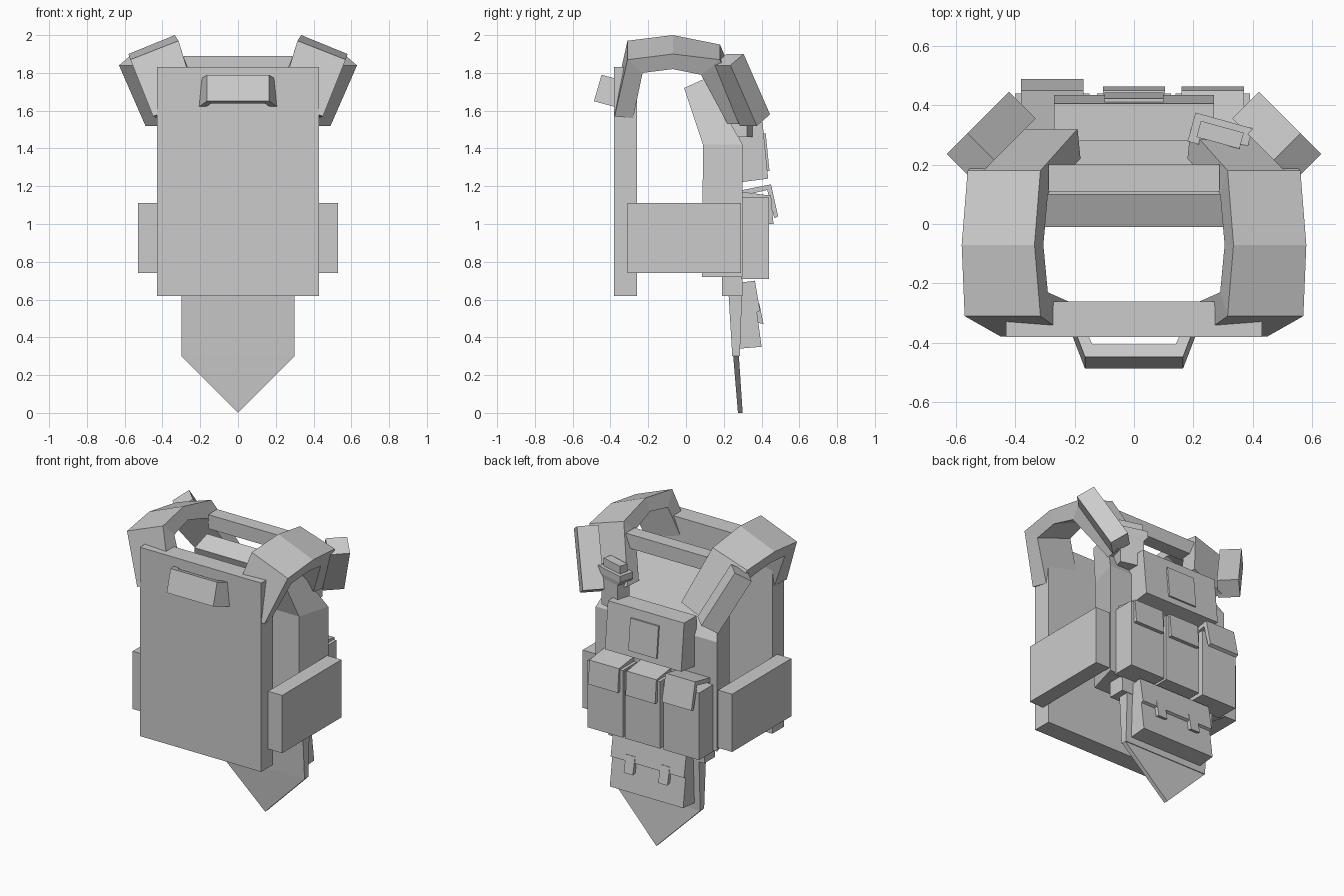
import bpy, bmesh
from mathutils import Vector, Matrix


def loft(name, sections, mirror=False):
    """Skin matching rings of points and cap both ends."""
    bm = bmesh.new()
    rings = [[bm.verts.new(p) for p in s] for s in sections]
    n = len(rings[0])
    for a, b in zip(rings, rings[1:]):
        for i in range(n):
            j = (i + 1) % n
            bm.faces.new((a[i], a[j], b[j], b[i]))
    bm.faces.new(rings[0])
    bm.faces.new(rings[-1])
    bmesh.ops.recalc_face_normals(bm, faces=bm.faces)
    me = bpy.data.meshes.new(name)
    bm.to_mesh(me)
    bm.free()
    ob = bpy.data.objects.new(name, me)
    bpy.context.collection.objects.link(ob)
    if mirror:
        ob.modifiers.new("Mirror", 'MIRROR')
    return ob


def prism(name, profile, x0, x1, mirror=False):
    """Extrude a (y, z) side profile along x."""
    return loft(name, [[(x, y, z) for y, z in profile] for x in (x0, x1)], mirror)


def box(name, x, y, z, mirror=False):
    return prism(name, [(y[0], z[0]), (y[1], z[0]), (y[1], z[1]), (y[0], z[1])], x[0], x[1], mirror)


def skewed_box(name, corner, u, v, w, mirror=False):
    """Box from a corner and three edge vectors."""
    c, u, v, w = map(Vector, (corner, u, v, w))
    ring = [c, c + u, c + u + v, c + v]
    return loft(name, [ring, [p + w for p in ring]], mirror)


# Rear plate carrier and side plates
box("back_panel", (-.43, .43), (-.38, -.26), (.62, 1.83))
box("side_plate", (.43, .53), (-.31, .29), (.74, 1.11), True)

# Chest panel narrowing and leaning inward at the top
loft("chest_panel", [
    [(-.37, .085, .72), (.37, .085, .72), (.43, .30, .72), (-.43, .30, .72)],
    [(-.37, .09, 1.42), (.37, .09, 1.42), (.43, .30, 1.42), (-.43, .30, 1.42)],
    [(-.30, -.01, 1.72), (.30, -.01, 1.72), (.29, .10, 1.77), (-.29, .10, 1.77)]])
box("collar_bar", (-.287, .287), (.11, .20), (1.80, 1.89))

# Arched shoulder straps, tilted outward
loft("shoulder_strap", [
    [(.45, -.378, 1.57), (.22, -.378, 1.66), (.20, -.27, 1.66), (.43, -.28, 1.56)],
    [(.57, -.31, 1.87), (.315, -.31, 1.97), (.29, -.23, 1.89), (.54, -.23, 1.80)],
    [(.58, -.07, 1.90), (.335, -.07, 2.0), (.305, -.07, 1.92), (.55, -.07, 1.82)],
    [(.56, .18, 1.87), (.315, .18, 1.95), (.29, .10, 1.87), (.53, .08, 1.79)],
    [(.40, .32, 1.53), (.19, .32, 1.62), (.18, .22, 1.62), (.38, .22, 1.53)]], True)
skewed_box("shoulder_pad", (.63, .235, 1.84), (-.14, .14, -.32), (-.09, -.09, 0),
           (-.07, .07, .06), True)

# Drag handle on the back
handle = [(-.21, -.37), (-.165, -.487), (.165, -.487), (.21, -.37),
          (.175, -.37), (.14, -.445), (-.14, -.445), (-.175, -.37)]
loft("drag_handle", [[(x, y + k * .04, 1.65 - (y + .487) * .27 + k * .14) for x, y in handle]
                     for k in (0, 1)])

# Upper chest pouch with a square patch
prism("chest_pouch", [(.28, 1.22), (.435, 1.24), (.405, 1.54), (.28, 1.54)], -.27, .27)
prism("chest_patch", [(.42, 1.28), (.442, 1.28), (.422, 1.48), (.40, 1.48)], -.1, .1)

# Row of three magazine pouches with flaps, the last flap lifted
closed = [(.30, 1.17), (.45, 1.15), (.463, 1.0), (.435, 1.0), (.435, 1.13), (.30, 1.14)]
lifted = [(.30, 1.18), (.45, 1.21), (.488, 1.04), (.468, 1.03), (.43, 1.18), (.30, 1.15)]
for i, (x, flap) in enumerate([(.265, closed), (0, closed), (-.275, lifted)]):
    box(f"magazine_pouch_{i + 1}", (x - .125, x + .125), (.29, .44), (.71, 1.14))
    prism(f"magazine_flap_{i + 1}", flap, x - .105, x + .105)

# Hanging lower panel with pointed tip
box("lower_strap", (.18, .34), (.19, .30), (.62, .72), True)
prism("lower_panel", [(.22, .72), (.30, .72), (.285, .30), (.245, .30)], -.30, .30)
loft("lower_tip", [
    [(-.30, .25, .30), (.30, .25, .30), (0, .275, 0)],
    [(-.30, .28, .30), (.30, .28, .30), (0, .30, 0)]])

# Lower pouch, lid and buckle straps
prism("lower_pouch", [(.28, .34), (.40, .35), (.372, .56), (.35, .69), (.28, .69)], -.26, .26)
prism("lower_lid", [(.29, .69), (.365, .70), (.392, .54), (.37, .53), (.29, .67)], -.26, .26)
prism("lid_buckle", [(.37, .48), (.41, .47), (.388, .58), (.36, .58)], .09, .155, True)

# Radio in a holder, turned slightly
turn = Matrix.Translation((.29, .30, 0)) @ Matrix.Rotation(-.27, 4, 'Z')
for name, rings in {
        "radio_body": [(.075, .045, 1.46), (.075, .045, 1.63), (.10, .05, 1.66), (.10, .05, 1.70)],
        "radio_top": [(.075, .028, 1.69), (.075, .028, 1.75)]}.items():
    loft(name, [[(-a, -b, z), (a, -b, z), (a, b, z), (-a, b, z)] for a, b, z in rings]).matrix_world = turn
